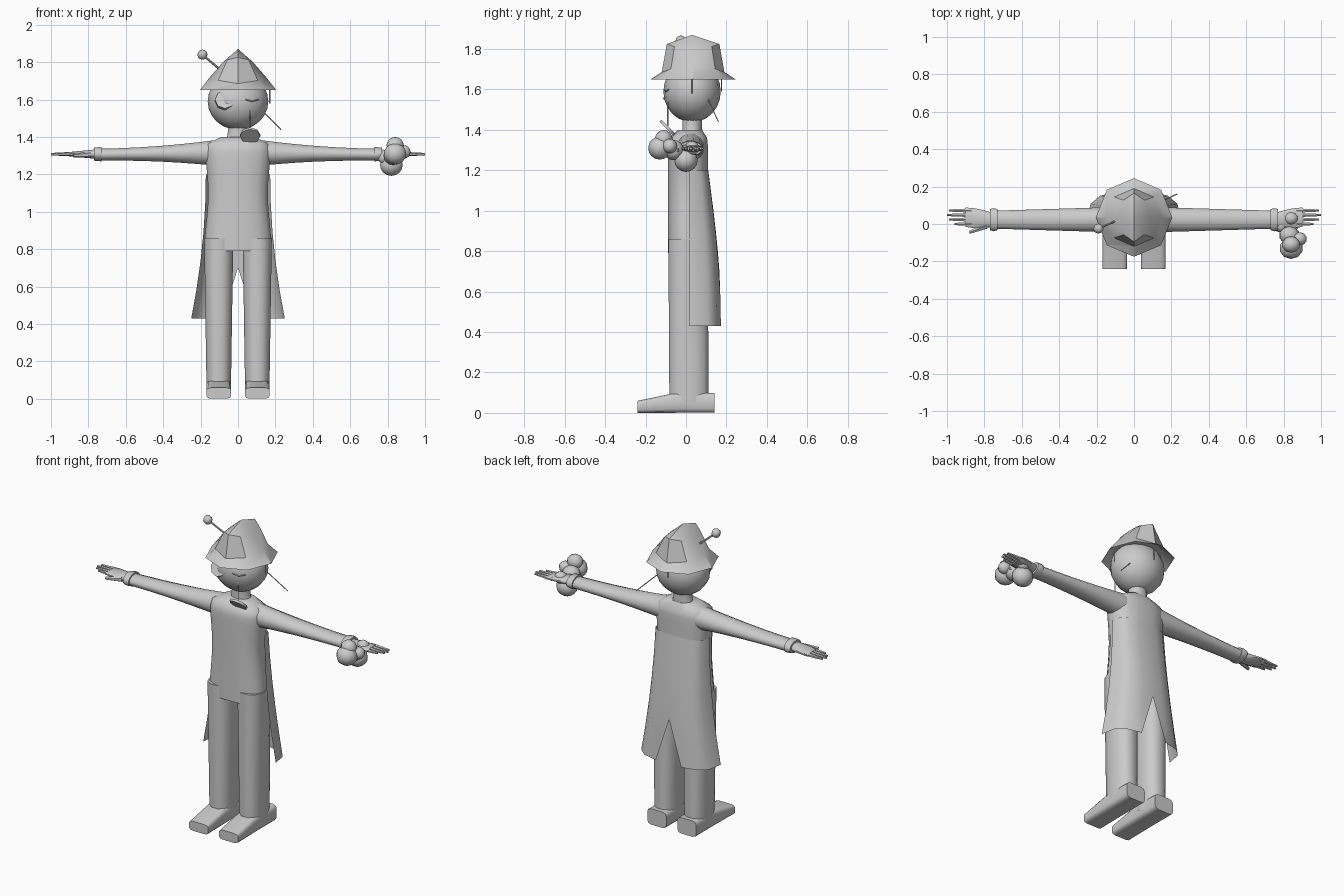
import bpy, bmesh
from math import sin, cos, pi, radians
from mathutils import Vector, Matrix

if "Cube" in bpy.data.objects:
    bpy.data.objects.remove(bpy.data.objects["Cube"])

GREY = (0.6, 0.6, 0.6, 1)
material = bpy.data.materials.new("plain grey")
material.use_nodes = True
material.diffuse_color = GREY
material.node_tree.nodes["Principled BSDF"].inputs["Base Color"].default_value = GREY


def finish(name, bm, smooth_angle=50, closed=True):
    """Turn the bmesh into a smooth-shaded object."""
    if closed:
        bmesh.ops.recalc_face_normals(bm, faces=bm.faces)
    mesh = bpy.data.meshes.new(name)
    bm.to_mesh(mesh)
    bm.free()
    mesh.materials.append(material)
    obj = bpy.data.objects.new(name, mesh)
    bpy.context.collection.objects.link(obj)
    bpy.ops.object.select_all(action='DESELECT')
    obj.select_set(True)
    bpy.context.view_layer.objects.active = obj
    bpy.ops.object.shade_smooth_by_angle(angle=radians(smooth_angle))


def signed_power(value, exponent):
    return abs(value) ** exponent * (1 if value >= 0 else -1)


def bridge(bm, lower, upper):
    """Join two closed loops of vertices with quads."""
    count = len(lower)
    for i in range(count):
        j = (i + 1) % count
        bm.faces.new((lower[i], lower[j], upper[j], upper[i]))


def loft(name, axis, start, stop, steps, section, sides=12, square=2):
    """Skin rounded sections along an axis; section(t) gives centre u, v and half size u, v."""
    bm = bmesh.new()
    loops = []
    for step in range(steps + 1):
        t = step / steps
        position = start + (stop - start) * t
        centre_u, centre_v, half_u, half_v = section(t)
        loop = []
        for i in range(sides):
            angle = 2 * pi * (i + 0.5) / sides
            u = centre_u + half_u * signed_power(cos(angle), 2 / square)
            v = centre_v + half_v * signed_power(sin(angle), 2 / square)
            point = {"x": (position, u, v), "y": (u, position, v), "z": (u, v, position)}[axis]
            loop.append(bm.verts.new(point))
        loops.append(loop)
    for lower, upper in zip(loops, loops[1:]):
        bridge(bm, lower, upper)
    bm.faces.new(loops[0])
    bm.faces.new(loops[-1])
    finish(name, bm)


def ball(name, centre, size, segments=10, rings=8):
    bm = bmesh.new()
    place = Matrix.Translation(centre) @ Matrix.Diagonal((*size, 1))
    bmesh.ops.create_uvsphere(bm, u_segments=segments, v_segments=rings, radius=1, matrix=place)
    finish(name, bm)


def rod(name, start, end, radius, sides=6, taper=1):
    start, end = Vector(start), Vector(end)
    direction = end - start
    turn = direction.to_track_quat('Z', 'Y').to_matrix().to_4x4()
    bm = bmesh.new()
    bmesh.ops.create_cone(bm, cap_ends=True, segments=sides, radius1=radius,
                          radius2=radius * taper, depth=direction.length,
                          matrix=Matrix.Translation((start + end) / 2) @ turn)
    finish(name, bm)


# Torso: narrow waist, closing quickly over the shoulders
def torso_section(t):
    closing = t ** 30
    width = (0.172 + 0.01 * cos(2 * pi * t)) * (1 - closing / 2)
    return 0, 0.01 + 0.01 * closing, width, 0.1 * (1 - 0.4 * closing)


loft("torso", "z", 0.79, 1.4, 16, torso_section, sides=16, square=2.6)
loft("neck", "z", 1.35, 1.5, 3, lambda t: (0, 0.03, 0.08 - 0.06 * t * (1 - t) - 0.02 * t, 0.05))

# Coat tails: an open sheet flaring downwards, slit to a point at the back
bm = bmesh.new()
COAT_TOP, COAT_HEM, SLIT_TOP = 1.2, 0.43, 0.7
for side in (1, -1):
    columns = []
    for column in range(5):
        angle = radians(min(26 * column, 90))
        bottom = SLIT_TOP if column == 4 else COAT_HEM
        verts = []
        for row in range(6):
            z = COAT_TOP + (bottom - COAT_TOP) * row / 5
            flare = (COAT_TOP - z) / (COAT_TOP - COAT_HEM)
            width = 0.172 + 0.078 * flare ** 2
            depth = 0.095 + 0.065 * sin(flare * pi / 2)
            x = width * signed_power(cos(angle), 2 / 3) if column < 4 else 0
            y = 0.015 + depth * sin(angle) ** (2 / 3)
            verts.append(bm.verts.new((side * x, y, z)))
        columns.append(verts)
    for outer, inner in zip(columns, columns[1:]):
        for row in range(5):
            quad = [outer[row], outer[row + 1], inner[row + 1], inner[row]]
            bm.faces.new(quad if side > 0 else quad[::-1])
bmesh.ops.remove_doubles(bm, verts=bm.verts, dist=0.001)
finish("coat_tails", bm, closed=False)

for side, label in ((1, "left"), (-1, "right")):
    # Trouser leg and shoe
    loft(label + "_leg", "z", 0.05, 0.86, 4,
         lambda t: (side * 0.103, 0.015 - 0.005 * t, 0.067 + 0.013 * t, 0.1), square=2.5)

    def shoe_section(t):
        half_height = min(0.05, 0.03 + 0.04 * t)
        return side * 0.103, half_height, 0.066, half_height

    loft(label + "_shoe", "y", -0.24, 0.14, 6, shoe_section, square=5)

    # Sleeve, cuff, palm
    loft(label + "_arm", "x", side * 0.1, side * 0.74, 6,
         lambda t: (0.023, 1.305 + 0.01 * (1 - t), 0.05 + 0.02 * (1 - t),
                    0.033 + 0.04 * (1 - t) ** 2))
    loft(label + "_cuff", "x", side * 0.73, side * 0.77, 2,
         lambda t: (0.023, 1.308, 0.058 + 0.006 * sin(pi * t), 0.04 - 0.004 * t))
    loft(label + "_palm", "x", side * 0.76, side * 0.9, 4,
         lambda t: (0.022 + 0.014 * t, 1.308, 0.04 + 0.015 * sin(2 * t), 0.026 - 0.014 * t))

    # Four fingers, the middle ones longest, and a thumb
    for finger in range(4):
        y = 0.024 * finger
        reach = 1 - 0.01 * (finger - 2) ** 2
        rod(f"{label}_finger_{finger + 1}", (side * 0.87, y, 1.308),
            (side * reach, y, 1.308), radius=0.013, taper=0.5)
    rod(label + "_thumb", (side * 0.79, -0.01, 1.306), (side * 0.88, -0.045, 1.3),
        radius=0.018, taper=0.5)

# Head
ball("head", (0, 0.03, 1.59), (0.162, 0.142, 0.152), segments=16, rings=12)

# Hat: eight-sided, hollow brim, crown pinched to a ridge; side_lift raises the flanks
bm = bmesh.new()
loops = []
for half_x, half_y, z, side_lift in ((0.15, 0.15, 1.69, 0), (0.205, 0.21, 1.65, 0),
                                     (0.15, 0.155, 1.685, 0.035), (0.08, 0.13, 1.825, -0.025)):
    loop = []
    for corner in range(8):
        angle = corner * pi / 4
        loop.append(bm.verts.new((half_x * cos(angle), 0.035 + half_y * sin(angle),
                                  z + side_lift * cos(angle) ** 2)))
    loops.append(loop)
for lower, upper in zip(loops, loops[1:]):
    bridge(bm, lower, upper)
peak = bm.verts.new((0, 0.03, 1.87))
for corner in range(8):
    bm.faces.new((loops[-1][corner], loops[-1][(corner + 1) % 8], peak))
bm.faces.new(loops[0])
finish("hat", bm, smooth_angle=35)

# Pin with a bead, stuck in the hat
bead_centre = (-0.19, -0.025, 1.84)
rod("hat_pin", (-0.09, 0.02, 1.755), bead_centre, radius=0.006)
ball("pin_bead", bead_centre, [0.027] * 3, segments=8, rings=6)

# Round lens over one eye, and a tilted lens hanging from a cord
rod("eye_lens", (-0.07, -0.07, 1.59), (-0.07, -0.09, 1.6), radius=0.053, sides=8)
rod("hanging_lens", (0.065, -0.083, 1.413), (0.065, -0.093, 1.403), radius=0.054, sides=8)
rod("lens_cord", (0.065, -0.09, 1.6), (0.065, -0.09, 1.42), radius=0.003, sides=4)

# Closed eye and loose strands of hair
eye_middle = (0.075, -0.1, 1.59)
strands = {
    "closed_eye_inner": ((0.04, -0.11, 1.6), eye_middle),
    "closed_eye_outer": (eye_middle, (0.11, -0.085, 1.6)),
    "side_strand": ((0.17, 0.03, 1.66), (0.17, 0.03, 1.58)),
    "back_strand": ((0, 0.176, 1.66), (0, 0.176, 1.59)),
    "stray_strand": ((0.12, 0.11, 1.55), (0.23, 0.16, 1.44)),
}
for name, (start, end) in strands.items():
    rod(name, start, end, radius=0.003, sides=4)

# Lumpy bundle held at the left hand
lumps = {
    "bundle_front": ((0.84, -0.13, 1.31), 0.057),
    "bundle_middle": ((0.83, -0.06, 1.3), 0.05),
    "bundle_base": ((0.82, 0, 1.25), 0.058),
    "bundle_top": ((0.84, -0.11, 1.355), 0.044),
    "bundle_wrist": ((0.785, -0.01, 1.29), 0.036),
    "bundle_outer": ((0.885, -0.08, 1.32), 0.036),
    "bundle_back": ((0.84, 0.03, 1.31), 0.035),
}
for name, (centre, radius) in lumps.items():
    ball(name, centre, (radius * 1.1, radius, radius))
